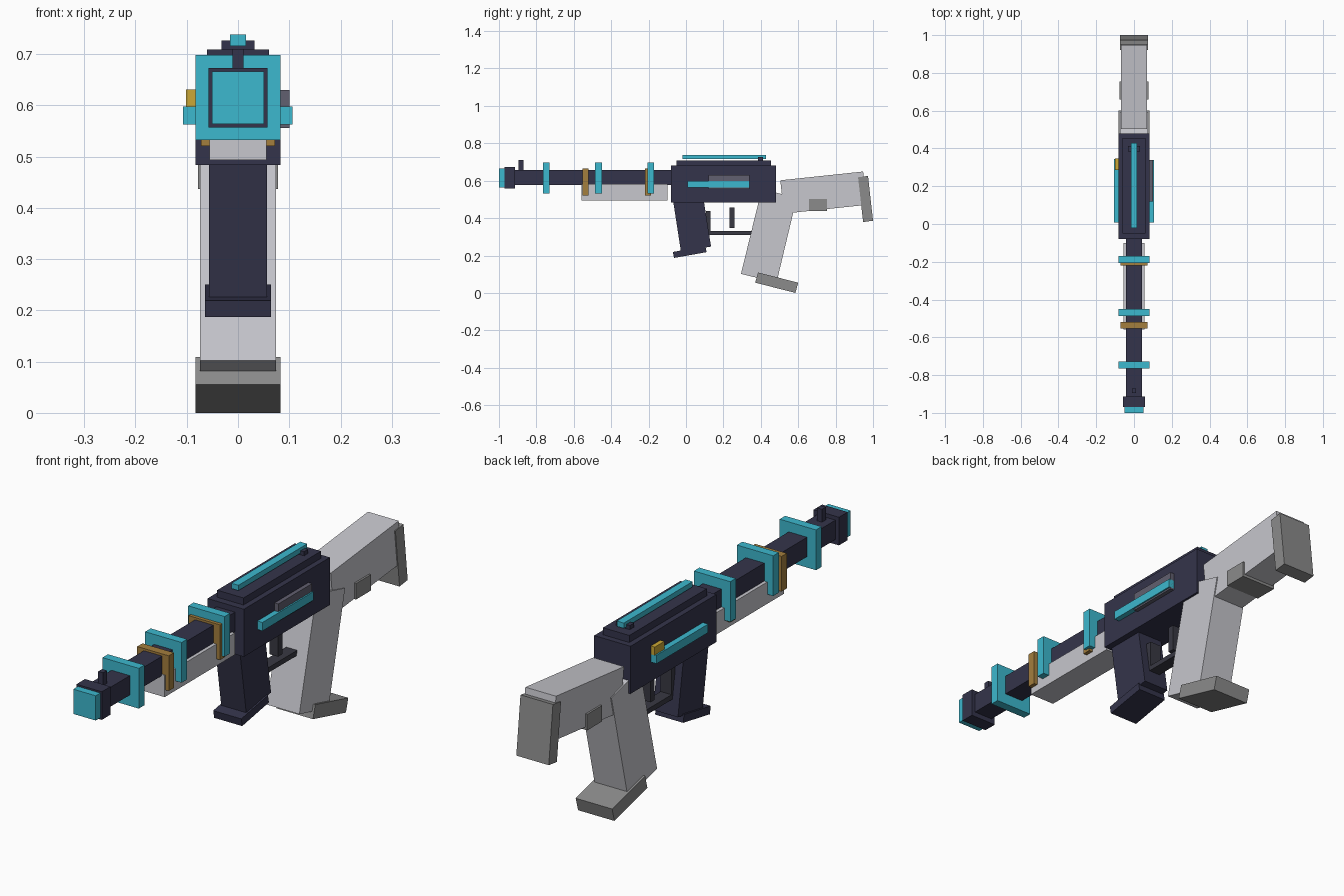
import bpy


def material(name, rgb):
    m = bpy.data.materials.new(name)
    m.diffuse_color = (*rgb, 1)
    return m


NAVY = material("navy", (0.034, 0.034, 0.070))
CYAN = material("cyan", (0.046, 0.48, 0.62))
LIGHT = material("light_grey", (0.57, 0.57, 0.61))
GREY = material("mid_grey", (0.26, 0.26, 0.26))
BRONZE = material("bronze", (0.37, 0.21, 0.048))
YELLOW = material("yellow", (0.60, 0.39, 0.035))
SLATE = material("slate", (0.12, 0.115, 0.16))
GRAPHITE = material("graphite", (0.04, 0.04, 0.055))


def slab(name, profile, x0, x1, mat):
    """Extrude a side profile of (y, z) points from x0 to x1."""
    n = len(profile)
    # Order the profile counter-clockwise as seen from +x
    area = sum(profile[i][0] * profile[(i + 1) % n][1]
               - profile[(i + 1) % n][0] * profile[i][1] for i in range(n))
    if area < 0:
        profile = profile[::-1]
    verts = [(x, y, z) for x in (x0, x1) for y, z in profile]
    faces = [tuple(reversed(range(n))), tuple(range(n, 2 * n))]
    faces += [(i, (i + 1) % n, n + (i + 1) % n, n + i) for i in range(n)]
    me = bpy.data.meshes.new(name)
    me.from_pydata(verts, [], faces)
    me.materials.append(mat)
    ob = bpy.data.objects.new(name, me)
    bpy.context.collection.objects.link(ob)
    return ob


def box(name, x, y, z, mat):
    """Box; x is a half width or an (x0, x1) pair."""
    x0, x1 = x if isinstance(x, tuple) else (-x, x)
    return slab(name, [(y[0], z[0]), (y[1], z[0]), (y[1], z[1]), (y[0], z[1])], x0, x1, mat)


# Receiver with top rail and sights
box("receiver", 0.083, (-0.08, 0.48), (0.484, 0.68), NAVY)
box("receiver_top", 0.06, (-0.05, 0.455), (0.68, 0.709), NAVY)
box("top_strip", 0.016, (-0.02, 0.428), (0.716, 0.738), CYAN)
box("rear_sight", 0.032, (0.385, 0.412), (0.705, 0.726), NAVY)

# Side strips and fittings
box("side_strip_right", (0.08, 0.106), (0.008, 0.34), (0.563, 0.598), CYAN)
box("side_strip_left", (-0.107, -0.08), (0.008, 0.345), (0.563, 0.598), CYAN)
box("side_panel", (0.08, 0.1), (0.12, 0.34), (0.556, 0.63), SLATE)
box("selector", (-0.101, -0.08), (0.285, 0.348), (0.597, 0.631), YELLOW)

# Barrel, muzzle and front sight
box("barrel", 0.042, (-0.92, -0.08), (0.577, 0.657), NAVY)
box("muzzle", 0.058, (-0.97, -0.914), (0.557, 0.673), NAVY)
box("muzzle_tip", 0.051, (-1.0, -0.97), (0.564, 0.666), CYAN)
box("front_sight", 0.011, (-0.895, -0.87), (0.65, 0.71), NAVY)
box("handguard", 0.056, (-0.558, -0.1), (0.493, 0.583), LIGHT)

# Rings around the barrel
for i, y in enumerate((-0.747, -0.468, -0.188)):
    box(f"cyan_ring_{i + 1}", 0.083, (y - 0.018, y + 0.018), (0.532, 0.698), CYAN)
for i, y in enumerate((-0.537, -0.203)):
    box(f"bronze_ring_{i + 1}", 0.072, (y - 0.017, y + 0.017), (0.521, 0.666), BRONZE)

# Magazine
slab("magazine", [(-0.07, 0.5), (0.094, 0.5), (0.134, 0.248), (-0.027, 0.22)], -0.057, 0.057, NAVY)
slab("magazine_base", [(-0.07, 0.219), (0.104, 0.25), (0.11, 0.218), (-0.064, 0.187)],
     -0.064, 0.064, NAVY)

# Trigger and guard
box("guard_post", 0.025, (0.106, 0.13), (0.31, 0.438), GRAPHITE)
box("guard_bar", 0.025, (0.11, 0.37), (0.31, 0.331), GRAPHITE)
box("trigger", 0.02, (0.233, 0.26), (0.348, 0.457), GRAPHITE)

# Rear grip and foot
slab("grip", [(0.294, 0.102), (0.484, 0.055), (0.592, 0.508), (0.405, 0.556)], -0.074, 0.074, LIGHT)
slab("grip_foot", [(0.385, 0.109), (0.6, 0.055), (0.585, 0.0), (0.37, 0.055)], -0.083, 0.083, GREY)

# Shoulder stock
slab("stock", [(0.504, 0.602), (0.947, 0.649), (0.968, 0.471), (0.524, 0.424)], -0.07, 0.07, LIGHT)
slab("butt_pad", [(0.92, 0.618), (0.973, 0.626), (1.0, 0.386), (0.947, 0.379)], -0.074, 0.074, GREY)
box("stock_block", 0.078, (0.658, 0.755), (0.437, 0.503), GREY)
